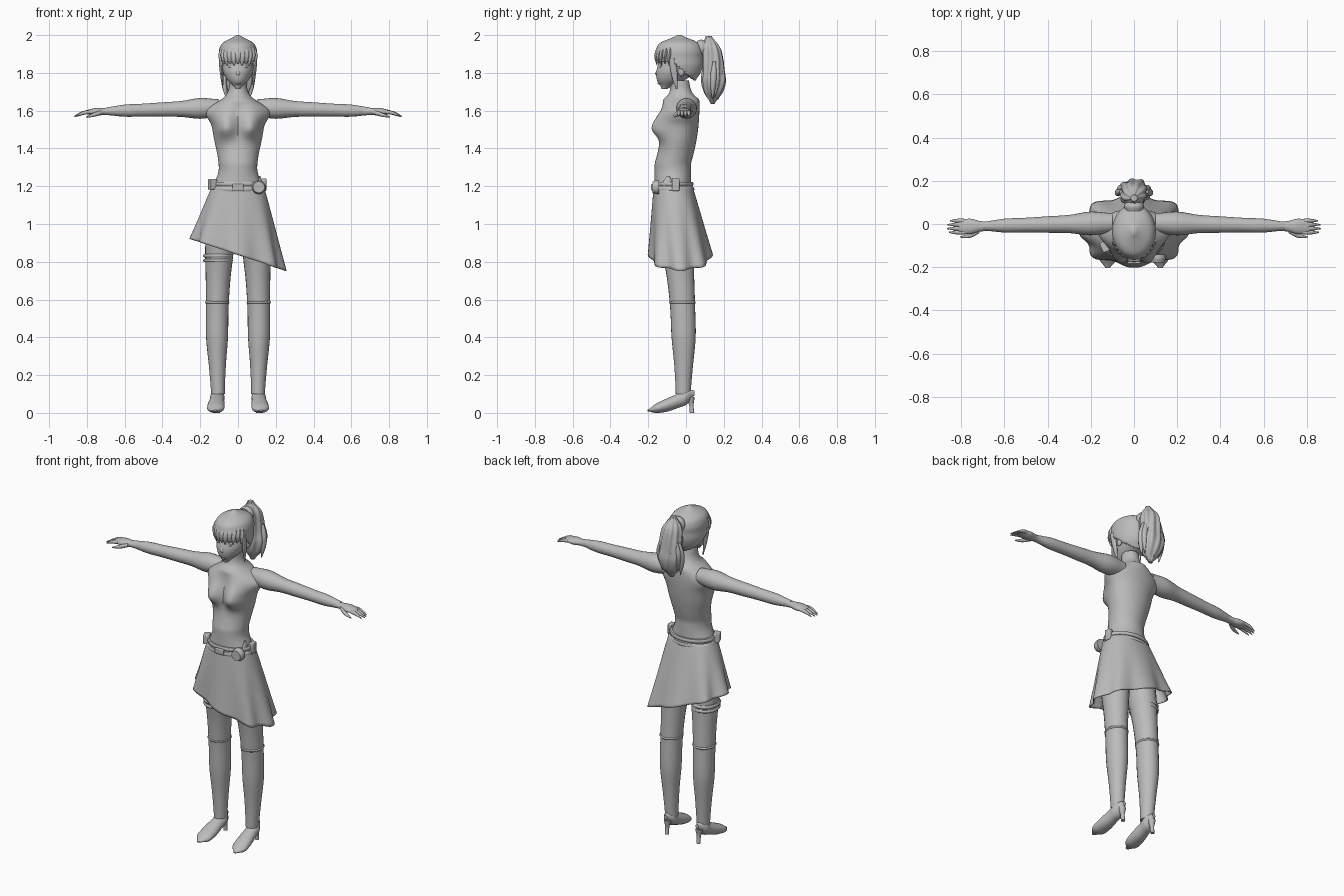
import bpy, bmesh
from math import sin, cos, pi, exp, copysign, radians
from mathutils import Vector

cube = bpy.data.objects.get("Cube")
if cube:
    bpy.data.objects.remove(cube)

grey = bpy.data.materials.new("plain_grey")
grey.use_nodes = True
grey.diffuse_color = (0.5, 0.5, 0.5, 1)
grey.node_tree.nodes["Principled BSDF"].inputs["Base Color"].default_value = grey.diffuse_color

made = []


def finish(name, bm):
    """Turn a bmesh into a named object."""
    bmesh.ops.recalc_face_normals(bm, faces=bm.faces[:])
    mesh = bpy.data.meshes.new(name)
    bm.to_mesh(mesh)
    bm.free()
    mesh.materials.append(grey)
    ob = bpy.data.objects.new(name, mesh)
    bpy.context.collection.objects.link(ob)
    made.append(ob)
    return ob


def thicken(ob, thickness):
    ob.modifiers.new("thickness", "SOLIDIFY").thickness = thickness


def blend(values, t):
    """Smooth curve through evenly spaced values, for t from start to end."""
    last = len(values) - 1
    i = min(int(t * last), last - 1)
    t = t * last - i
    a, b, c, d = (values[min(max(i + k, 0), last)] for k in (-1, 0, 1, 2))
    return b + t * (c - a + t * (2 * a - 5 * b + 4 * c - d + t * (3 * b - a - 3 * c + d))) / 2


def ellipse(centre, radius, depth, axis, sides, ripple=None):
    """Ring of points square to an axis, kept above the ground."""
    ring = []
    for j in range(sides):
        a = 2 * pi * j / sides
        scale = ripple(a) if ripple else 1
        u, v = radius * scale * cos(a), depth * scale * sin(a)
        point = centre + Vector({"X": (0, u, v), "Y": (u, 0, v), "Z": (u, v, 0)}[axis])
        point.z = max(0, point.z)
        ring.append(point)
    return ring


def skin(rings, caps=True):
    """Bridge rings of points with quads."""
    bm = bmesh.new()
    rows = [[bm.verts.new(p) for p in ring] for ring in rings]
    n = len(rows[0])
    for low, high in zip(rows, rows[1:]):
        for j in range(n):
            k = (j + 1) % n
            bm.faces.new((low[j], low[k], high[k], high[j]))
    if caps:
        bm.faces.new(rows[0])
        bm.faces.new(rows[-1])
    return bm


def tube(start, end, radii, axis="Z", flat=(1, 1), bow=(0, 0, 0), sides=24, count=24, ripple=None):
    """Body from start to end; radii are evenly spaced, bow bends the middle."""
    start, end, bow = Vector(start), Vector(end), Vector(bow)
    rings = []
    for i in range(count + 1):
        t = i / count
        r = blend(radii, t)
        q = r * (flat[0] + (flat[1] - flat[0]) * t)
        wave = (lambda a: ripple(a, t)) if ripple else None
        rings.append(ellipse(start.lerp(end, t) + bow * sin(pi * t), r, q, axis, sides, wave))
    return skin(rings)


def ball(name, loc, size):
    bm = bmesh.new()
    bmesh.ops.create_uvsphere(bm, u_segments=20, v_segments=12, radius=1)
    bmesh.ops.scale(bm, vec=size, verts=bm.verts)
    bmesh.ops.translate(bm, vec=loc, verts=bm.verts)
    finish(name, bm)


def box(name, loc, size, turn=0):
    bm = bmesh.new()
    bmesh.ops.create_cube(bm, size=1)
    bmesh.ops.scale(bm, vec=size, verts=bm.verts)
    ob = finish(name, bm)
    ob.location, ob.rotation_euler.z = loc, turn
    bevel = ob.modifiers.new("rounded", "BEVEL")
    bevel.width, bevel.segments = 0.005, 2


def band(name, x, y, z, radius, ratio, half):
    """Flat strap with softened rims around a limb or the waist."""
    rim = radius - .004
    finish(name, tube((x, y, z - half), (x, y, z + half), (rim, radius, radius, rim),
                      flat=(ratio, ratio), sides=40, count=6))


# Torso and neck, with the bust pushed out of the front
widths = (.12, .14, .13, .103, .108, .125, .14, .168, .065, .045)
base, height, rings = 1.04, .72, []
for i in range(61):
    z = base + height * i / 60
    width = blend(widths, i / 60)
    lean = min(1, ((z - 1.62) / .3) ** 2)
    rings.append(ellipse(Vector((0, -.025 - .045 * lean, z)), width,
                         min(.096, width * 1.1), "Z", 56))
torso = skin(rings)
for v in torso.verts:
    x, y, z = v.co
    if y < -.04:
        rise = (z - 1.51) * (.7 if z > 1.51 else 1)
        facing = min(1, (-.04 - y) / .05)
        v.co.y -= .066 * facing * exp(-((abs(x) - .068) ** 2 + rise ** 2) / .0033)
finish("torso", torso)

# Head and face
finish("head", tube((0, -.115, 1.715), (0, -.035, 1.985), (.012, .055, .08, .085, .085, .07, .01),
                    flat=(1.3, 1.3), bow=(0, .04, 0), sides=40))
finish("nose", tube((0, -.146, 1.83), (0, -.152, 1.78), (.004, .008, .013, .005), sides=16))
for name, z, width in (("upper_lip", 1.751, .018), ("lower_lip", 1.743, .015)):
    ball(name, (0, -.142, z), (width, .008, .004))

# Hair cap, cut along a hairline that drops toward the nape
cap = tube((0, -.035, 1.76), (0, -.035, 2), (.07, .09, .1, .1, .1, .08, .01),
           flat=(1.25, 1.25), sides=48, count=36)
bare = []
for face in cap.faces:
    middle = face.calc_center_median()
    if middle.z < 1.86 - .8 * max(0, middle.y + .08):
        bare.append(face)
bmesh.ops.delete(cap, geom=bare, context="FACES")
thicken(finish("hair_cap", cap), .008)

# Fringe locks around the forehead
for i in range(11):
    a = (i - 5) * .22
    out = Vector((.1 * sin(a), -.127 * cos(a), 0))
    root, tip = (Vector((0, -.035, z)) for z in (1.955, 1.84 + .008 * (i % 2)))
    finish("fringe_lock", tube(root + out * .75, tip + out * .95, (.008, .018, .016, .004),
                               flat=(.6, .6), bow=out * .1, sides=12))

# Ponytail, its tie and loose locks
finish("ponytail", tube((0, .12, 1.995), (0, .14, 1.635), (.015, .05, .06, .065, .072, .055, .012),
                        flat=(1, .8), bow=(0, .015, 0), sides=72, count=48,
                        ripple=lambda a, t: 1 + .07 * cos(9 * a + 5 * t) + .03 * cos(4 * a - 7 * t)))
finish("hair_tie", tube((0, .06, 1.93), (0, .1, 1.93), (.04, .046, .04), axis="Y"))
for i in range(7):
    a = i * pi / 6
    out = Vector((.06 * cos(a), .03 * sin(a), 0))
    finish("ponytail_lock", tube(out + Vector((0, .15, 1.86)), out + Vector((0, .14, 1.66 + .015 * (i % 3))),
                                 (.008, .017, .014, .003), bow=out * .2, sides=12))

# Paired parts
for side, s in (("left", 1), ("right", -1)):
    ball(side + "_eye", (s * .035, -.132, 1.832), (.015, .009, .007))
    ball(side + "_ear", (s * .084, -.025, 1.81), (.011, .018, .028))
    finish(side + "_side_lock", tube((s * .094, -.075, 1.88), (s * .08, -.05, 1.715),
                                     (.008, .009, .007, .002), flat=(2, 2), sides=12))

    # Arm, palm, fingers and thumb
    finish(side + "_arm", tube((s * .1, .005, 1.615), (s * .7, -.01, 1.597),
                               (.045, .055, .042, .038, .034, .032, .02), axis="X"))
    finish(side + "_palm", tube((s * .66, -.01, 1.597), (s * .81, -.012, 1.592),
                                (.023, .024, .036, .03), axis="X", flat=(1, .3)))
    for i, name in enumerate(("index", "middle", "ring", "little")):
        y = .018 * i - .039
        reach = .87 - .01 * abs(i - 1.3)
        finish(f"{side}_{name}_finger", tube((s * .78, y, 1.593), (s * reach, y, 1.57),
                                             (.009, .01, .008, .003), axis="X",
                                             bow=(0, 0, .006), sides=12))
    finish(side + "_thumb", tube((s * .715, -.03, 1.592), (s * .805, -.06, 1.566),
                                 (.011, .012, .009, .003), axis="X", bow=(0, -.008, 0), sides=12))

    # Leg, boot cuff, shoe and heel
    finish(side + "_leg", tube((s * .09, -.06, 1), (s * .106, -.015, .1),
                               (.08, .075, .065, .06, .058, .045, .036),
                               flat=(1.1, 1.1), bow=(s * .012, .02, 0), count=36))
    band(side + "_boot_cuff", s * .11, -.019, .585, .064, 1.1, .007)
    finish(side + "_shoe", tube((s * .122, -.205, .012), (s * .106, .045, .106),
                                (.01, .042, .046, .043, .038, .036, .01), axis="Y",
                                flat=(.4, 1.3), bow=(0, 0, -.01)))
    finish(side + "_heel", tube((s * .106, .024, .085), (s * .106, .032, 0),
                                (.022, .012, .012), sides=16))

# Flared skirt with a slanting hem and soft folds
rings = []
for i in range(25):
    t = i / 24
    grow = t ** .9
    ring = []
    for j in range(96):
        a = 2 * pi * j / 96
        fold = 1 + .065 * t ** 1.5 * cos(8 * a)
        across, along = (copysign(abs(c) ** .88, c) * fold for c in (cos(a), sin(a)))
        hem = .837 - .08 * across
        ring.append(((.136 + .106 * grow) * across,
                     .038 * t - .068 + (.102 + .06 * grow) * along,
                     1.2 + (hem - 1.2) * t))
    rings.append(ring)
thicken(finish("skirt", skin(rings, caps=False)), .005)

# Belt, buckles, pouches and thigh straps
band("upper_belt", 0, -.068, 1.212, .139, .77, .011)
band("lower_belt", 0, -.068, 1.184, .145, .77, .011)
box("centre_buckle", (0, -.178, 1.194), (.06, .014, .034))
finish("round_buckle", tube((.11, -.178, 1.195), (.11, -.142, 1.195), (.03, .036, .036), axis="Y"))
box("left_pouch", (.137, -.055, 1.208), (.026, .04, .066))
box("right_pouch", (-.135, -.105, 1.21), (.036, .05, .055), .4)
finish("belt_hook", tube((.118, -.1, 1.2), (.114, -.095, 1.255), (.008, .009, .004), flat=(3, 2)))
band("upper_thigh_strap", -.105, -.042, .832, .079, 1.1, .01)
band("lower_thigh_strap", -.106, -.041, .807, .078, 1.1, .009)

# Smooth shading with kept edges
bpy.ops.object.select_all(action="DESELECT")
for ob in made:
    ob.select_set(True)
bpy.context.view_layer.objects.active = made[0]
bpy.ops.object.shade_smooth_by_angle(angle=radians(40))
